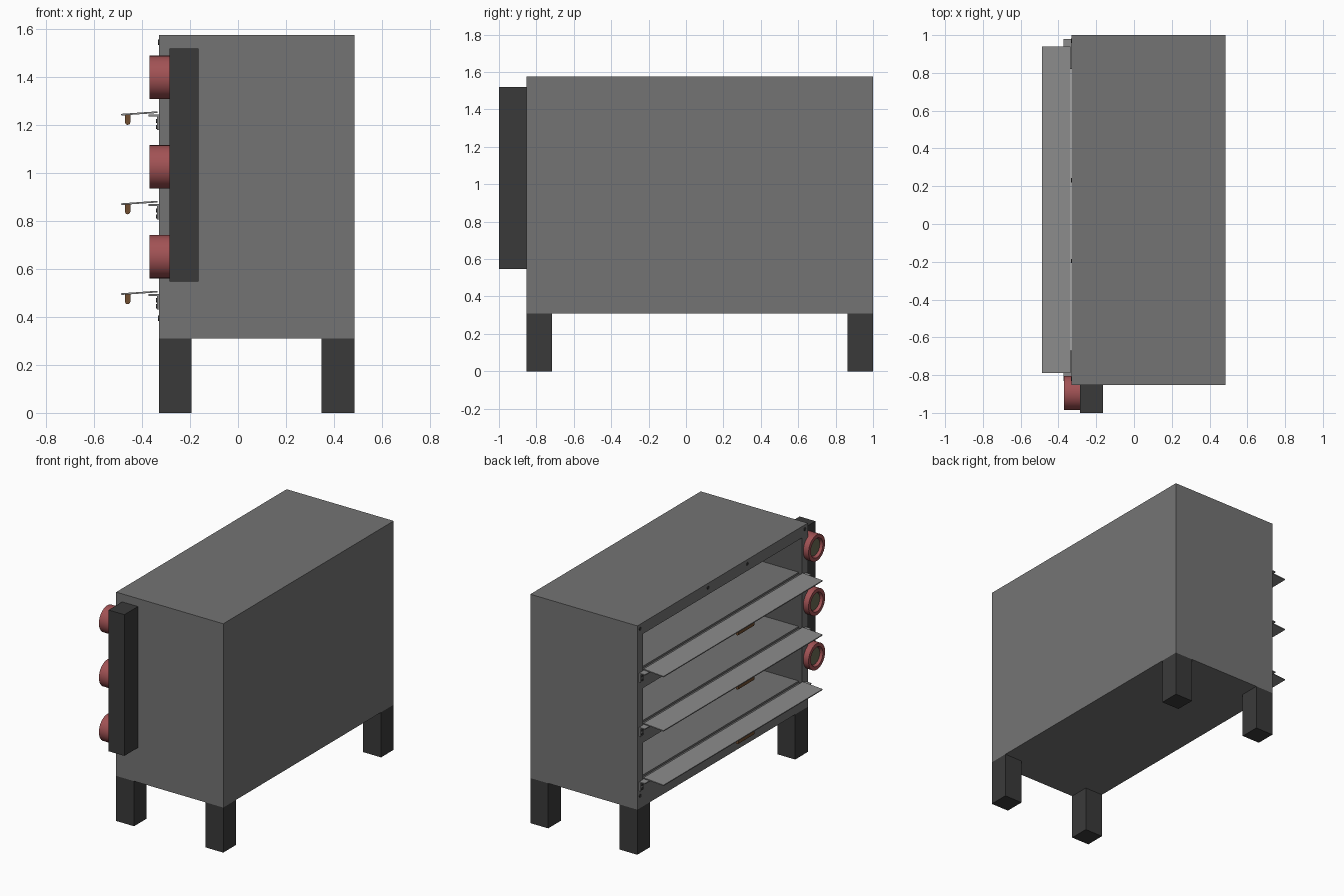
import bpy, math
from mathutils import Vector

if "Cube" in bpy.data.objects:
    bpy.data.objects.remove(bpy.data.objects["Cube"])


def material(name, r, g, b):
    m = bpy.data.materials.new(name)
    m.diffuse_color = (r, g, b, 1)
    m.use_nodes = True
    m.node_tree.nodes["Principled BSDF"].inputs["Base Color"].default_value = m.diffuse_color
    return m


STEEL = material("steel", 0.175, 0.175, 0.175)
LINING = material("chamber_lining", 0.1, 0.1, 0.1)
BRIGHT = material("bright_steel", 0.26, 0.26, 0.26)
DARK = material("dark_steel", 0.042, 0.042, 0.042)
RED = material("red", 0.36, 0.085, 0.09)
OLIVE = material("dial_face", 0.15, 0.15, 0.09)
BROWN = material("brown", 0.16, 0.075, 0.03)


def box(name, x, y, z, mat):
    """Box from (min, max) ranges on each axis."""
    bpy.ops.mesh.primitive_cube_add(size=1)
    o = bpy.context.object
    o.name = name
    r = (x, y, z)
    mid = Vector([(a + b) / 2 for a, b in r])
    for v in o.data.vertices:
        v.co = Vector([v.co[i] * (r[i][1] - r[i][0]) for i in range(3)])
    o.location = mid
    o.data.materials.append(mat)
    return o


def cylinder(name, centre, radius, depth, mat, axis="X", sides=32):
    rot = {"X": (0, math.pi / 2, 0), "Y": (math.pi / 2, 0, 0), "Z": (0, 0, 0)}[axis]
    bpy.ops.mesh.primitive_cylinder_add(vertices=sides, radius=radius, depth=depth,
                                        location=centre, rotation=rot)
    o = bpy.context.object
    o.name = name
    o.data.materials.append(mat)
    bpy.ops.object.shade_smooth_by_angle()
    return o


def lathe_x(name, profile, centre, mat, sides=40):
    """Closed profile of (x offset, radius) points turned around the x axis."""
    n = len(profile)
    verts = [(x, r * math.cos(2 * math.pi * i / sides), r * math.sin(2 * math.pi * i / sides))
             for i in range(sides) for x, r in profile]
    faces = [(i * n + j, i * n + (j + 1) % n,
              (i + 1) % sides * n + (j + 1) % n, (i + 1) % sides * n + j)
             for i in range(sides) for j in range(n)]
    me = bpy.data.meshes.new(name)
    me.from_pydata(verts, [], faces)
    o = bpy.data.objects.new(name, me)
    bpy.context.collection.objects.link(o)
    o.location = centre
    me.materials.append(mat)
    bpy.ops.object.select_all(action="DESELECT")
    o.select_set(True)
    bpy.context.view_layer.objects.active = o
    bpy.ops.object.mode_set(mode="EDIT")
    bpy.ops.mesh.select_all(action="SELECT")
    bpy.ops.mesh.normals_make_consistent(inside=False)
    bpy.ops.object.mode_set(mode="OBJECT")
    bpy.ops.object.shade_smooth_by_angle()
    return o


FRONT, BACK = -0.33, 0.485
DECKS = (1.242, 0.869, 0.494)

# oven body with three baking chambers cut out
body = box("oven_body", (FRONT, BACK), (-0.853, 1.0), (0.31, 1.575), STEEL)
for f in DECKS:
    cut = box("chamber_cutter", (-0.6, 0.42), (-0.79, 0.94), (f, f + 0.255), STEEL)
    cut.hide_render = True
    mod = body.modifiers.new("chamber", "BOOLEAN")
    mod.operation, mod.solver, mod.object = "DIFFERENCE", "EXACT", cut
    bpy.context.view_layer.objects.active = body
    bpy.ops.object.modifier_apply(modifier=mod.name)
    bpy.data.objects.remove(cut)

# darker lining on the chamber walls and ceilings
body.data.materials.append(LINING)
for p in body.data.polygons:
    c = body.matrix_world @ p.center
    if FRONT + 0.02 < c.x < 0.44 and -0.8 < c.y < 0.95 and 0.4 < c.z < 1.52:
        p.material_index = len(body.data.materials) - 1

# legs
for x in (FRONT, BACK - 0.136):
    for y in (-0.853, 0.863):
        box("leg", (x, x + 0.136), (y, y + 0.137), (0, 0.31), DARK)

# control box on the side
box("control_box", (-0.285, -0.165), (-1.0, -0.853), (0.548, 1.52), DARK)

for f in DECKS:
    # baking slab on the chamber floor
    box("baking_slab", (-0.305, 0.42), (-0.79, 0.94), (f - 0.005, f + 0.012), STEEL)

    # dial: rim with recessed face
    c = (-0.285, -0.894, f + 0.157)
    lathe_x("dial_rim", [(0, 0.09), (-0.085, 0.09), (-0.085, 0.066),
                         (-0.07, 0.058), (0, 0.058)], c, RED)
    cylinder("dial_face", (c[0] - 0.034, c[1], c[2]), 0.059, 0.066, OLIVE)

    # opened door, tilted slightly down
    door = box("door", (-0.487, -0.335), (-0.79, 0.94), (f + 0.003, f + 0.010), BRIGHT)
    door.rotation_euler.y = -math.radians(4)

    # rounded handle under the door
    box("handle", (-0.471, -0.449), (-0.07, 0.1), (f - 0.03, f + 0.003), BROWN)
    cylinder("handle_grip", (-0.46, 0.015, f - 0.03), 0.011, 0.17, BROWN, "Y", 20)

    # hinges at both ends of the door
    for s in (-1, 1):
        def span(a, b):
            return tuple(sorted((0.075 + s * a, 0.075 + s * b)))
        box("hinge_arm", (-0.373, FRONT), span(0.745, 0.905), (f - 0.006, f + 0.001), BRIGHT)
        box("hinge_plate", (-0.338, FRONT), span(0.868, 0.905), (f - 0.063, f - 0.006), BRIGHT)
        for dz in (0.025, 0.05):
            cylinder("hinge_screw", (-0.338, 0.075 + s * 0.886, f - dz), 0.009, 0.008,
                     DARK, "X", 16)

# frame screws along the top and bottom rails
for z in (1.545, 0.395):
    for y in (0.97, 0.232, -0.195, -0.82):
        cylinder("frame_screw", (FRONT, y, z), 0.011, 0.008, DARK, "X", 16)
